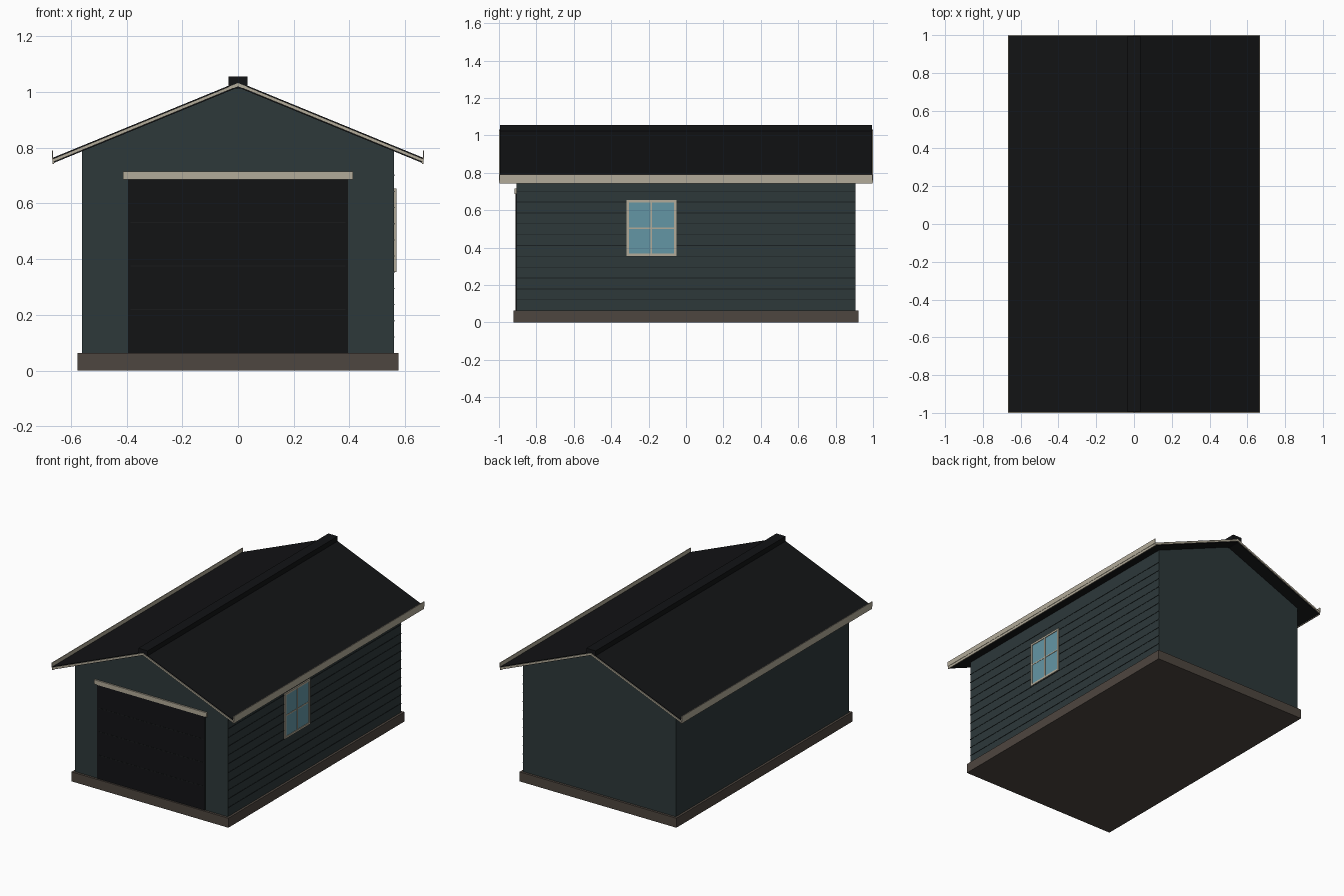
import bpy

if "Cube" in bpy.data.objects:
    bpy.data.objects.remove(bpy.data.objects["Cube"])


def material(name, r, g, b):
    m = bpy.data.materials.new(name)
    m.diffuse_color = (r, g, b, 1)
    m.use_nodes = True
    m.node_tree.nodes["Principled BSDF"].inputs["Base Color"].default_value = m.diffuse_color
    return m


WALL = material("wall_paint", 0.026, 0.040, 0.042)
GROOVE = material("groove", 0.010, 0.014, 0.016)
DARK = material("roof_dark", 0.006, 0.0065, 0.0075)
DOOR_LINE = material("door_line", 0.010, 0.011, 0.012)
TRIM = material("trim", 0.45, 0.41, 0.32)
STONE = material("concrete", 0.076, 0.061, 0.050)
GLASS = material("glass", 0.127, 0.305, 0.376)


def make(name, verts, faces, mat):
    me = bpy.data.meshes.new(name)
    me.from_pydata(verts, [], faces)
    me.materials.append(mat)
    ob = bpy.data.objects.new(name, me)
    bpy.context.collection.objects.link(ob)
    return ob


def prism(name, profile, y0, y1, mat):
    """Extrude a counter-clockwise (x, z) profile along y."""
    n = len(profile)
    verts = [(x, y, z) for y in (y0, y1) for x, z in profile]
    faces = [tuple(range(n)), tuple(range(2 * n - 1, n - 1, -1))]
    faces += [(i, i + n, (i + 1) % n + n, (i + 1) % n) for i in range(n)]
    return make(name, verts, faces, mat)


def box(name, x0, x1, y0, y1, z0, z1, mat):
    return prism(name, [(x0, z0), (x1, z0), (x1, z1), (x0, z1)], y0, y1, mat)


SLOPE = 0.41


def chevron(half, top, bottom):
    return [(-half, bottom - SLOPE * half), (0, bottom), (half, bottom - SLOPE * half),
            (half, top - SLOPE * half), (0, top), (-half, top - SLOPE * half)]


# Foundation and gabled body
box("foundation", -0.575, 0.575, -0.922, 0.922, 0, 0.063, STONE)
eave = 1.018 - SLOPE * 0.56
prism("walls", [(-0.56, 0.063), (0.56, 0.063), (0.56, eave), (0, 1.018), (-0.56, eave)],
      -0.907, 0.907, WALL)

# Roof slab, ridge cap and rake trim on both gables
prism("roof", chevron(0.664, 1.036, 1.016), -0.994, 0.994, DARK)
box("ridge_cap", -0.034, 0.034, -0.995, 0.995, 1.012, 1.055, DARK)
prism("front_rake_trim", chevron(0.664, 1.032, 1.020), -1.0, -0.993, TRIM)
prism("back_rake_trim", chevron(0.664, 1.032, 1.020), 0.993, 1.0, TRIM)

# Eave fascia and gutter lip on both sides
for side, s in (("left", -1), ("right", 1)):
    for part, a, b, z0, z1 in (("fascia", 0.660, 0.666, 0.742, 0.760),
                               ("gutter", 0.663, 0.668, 0.758, 0.790)):
        x0, x1 = sorted((s * a, s * b))
        box(f"{side}_{part}", x0, x1, -0.998, 0.998, z0, z1, TRIM)

# Garage door with panel seams and header
box("garage_door", -0.395, 0.395, -0.911, -0.90, 0.063, 0.686, DARK)
for i in range(1, 4):
    z = 0.063 + 0.156 * i
    box(f"door_seam_{i}", -0.385, 0.385, -0.912, -0.91, z - 0.002, z + 0.002, DOOR_LINE)
box("door_header", -0.412, 0.412, -0.917, -0.90, 0.686, 0.715, TRIM)

# Siding seams on the right wall
for i in range(1, 12):
    z = 0.063 + 0.058 * i
    box(f"siding_seam_{i}", 0.558, 0.562, -0.907, 0.907, z - 0.002, z + 0.002, GROOVE)

# Window on the right wall: pane, frame, glazing bars
Y0, Y1, Z0, Z1, W = -0.318, -0.052, 0.354, 0.653, 0.013
YC, ZC = (Y0 + Y1) / 2, (Z0 + Z1) / 2
box("window_pane", 0.555, 0.564, Y0 + W, Y1 - W, Z0 + W, Z1 - W, GLASS)
for name, a, b, c, d in (("bottom", Y0, Y1, Z0, Z0 + W), ("top", Y0, Y1, Z1 - W, Z1),
                         ("front", Y0, Y0 + W, Z0 + W, Z1 - W),
                         ("back", Y1 - W, Y1, Z0 + W, Z1 - W)):
    box(f"window_frame_{name}", 0.555, 0.568, a, b, c, d, TRIM)
box("window_bar_vertical", 0.555, 0.567, YC - 0.004, YC + 0.004, Z0 + W, Z1 - W, TRIM)
box("window_bar_horizontal", 0.555, 0.566, Y0 + W, Y1 - W, ZC - 0.004, ZC + 0.004, TRIM)
